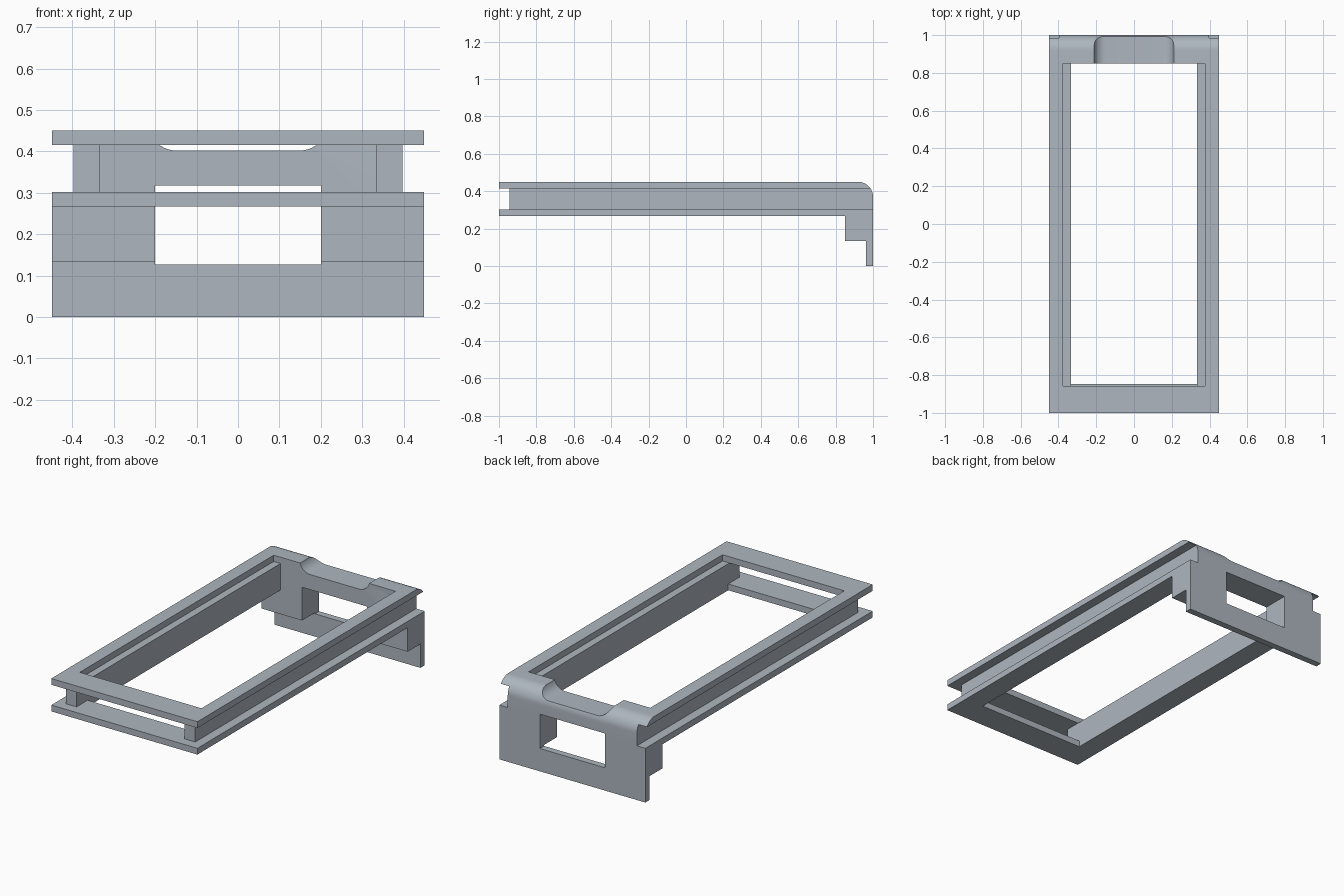
import bpy, bmesh, math

if "Cube" in bpy.data.objects:
    bpy.data.objects.remove(bpy.data.objects["Cube"])

gray = bpy.data.materials.new("blue gray")
gray.diffuse_color = (0.42, 0.47, 0.52, 1)
gray.use_nodes = True
gray.node_tree.nodes["Principled BSDF"].inputs["Base Color"].default_value = gray.diffuse_color


def extrude(name, points, vec):
    """Solid from a closed planar outline swept along vec."""
    bm = bmesh.new()
    face = bm.faces.new([bm.verts.new(p) for p in points])
    res = bmesh.ops.extrude_face_region(bm, geom=[face])
    bmesh.ops.translate(bm, vec=vec, verts=[
        v for v in res["geom"] if isinstance(v, bmesh.types.BMVert)])
    bmesh.ops.recalc_face_normals(bm, faces=bm.faces[:])
    mesh = bpy.data.meshes.new(name)
    bm.to_mesh(mesh)
    bm.free()
    obj = bpy.data.objects.new(name, mesh)
    bpy.context.collection.objects.link(obj)
    mesh.materials.append(gray)
    return obj


def box(name, x0, x1, y0, y1, z0, z1):
    pts = [(x0, y0, z0), (x1, y0, z0), (x1, y1, z0), (x0, y1, z0)]
    return extrude(name, pts, (0, 0, z1 - z0))


def arc(cx, cy, r, a0, a1, n):
    steps = [math.radians(a0 + (a1 - a0) * i / n) for i in range(n + 1)]
    return [(cx + r * math.cos(a), cy + r * math.sin(a)) for a in steps]


# Body: side profile with rounded rear edge and stepped rear skirt
side = [(-1, 0.267), (0.85, 0.267), (0.85, 0.133), (0.963, 0.133),
        (0.963, 0), (1, 0)] + arc(0.92, 0.37, 0.08, 0, 90, 12) + [(-1, 0.45)]
frame = extrude("frame", [(-0.45, y, z) for y, z in side], (0.9, 0, 0))

# Rail grooves on both sides
cutters = [box("groove_cutter", min(s * 0.398, s * 0.6), max(s * 0.398, s * 0.6),
               -1.2, 1.2, 0.302, 0.415) for s in (-1, 1)]
cutters += [
    # Open slot between the two front bars
    box("front_slot_cutter", -0.6, 0.6, -1.2, -0.945, 0.302, 0.415),
    box("front_gap_cutter", -0.333, 0.333, -1.1, -0.8, 0.302, 0.415),
    # Main opening, wider through the top plate
    box("opening_cutter", -0.333, 0.333, -0.847, 0.85, 0.2, 0.415),
    box("top_opening_cutter", -0.375, 0.375, -0.857, 0.85, 0.415, 0.6),
    # Rear window
    box("window_cutter", -0.2, 0.2, 0.7, 1.2, 0.127, 0.318),
]
# Finger notch with curved flanks across the rear edge
notch = [(-0.213, 0.6)] + arc(-0.15, 0.467, 0.065, 195, 270, 8) \
    + arc(0.15, 0.467, 0.065, 270, 345, 8) + [(0.213, 0.6)]
cutters.append(extrude("notch_cutter", [(x, 0.7, z) for x, z in notch], (0, 0.5, 0)))

bpy.context.view_layer.objects.active = frame
frame.select_set(True)
for c in cutters:
    mod = frame.modifiers.new("cut", "BOOLEAN")
    mod.operation = "DIFFERENCE"
    mod.solver = "EXACT"
    mod.object = c
    bpy.ops.object.modifier_apply(modifier=mod.name)
    bpy.data.objects.remove(c)

bpy.ops.object.shade_smooth_by_angle(angle=math.radians(30))
